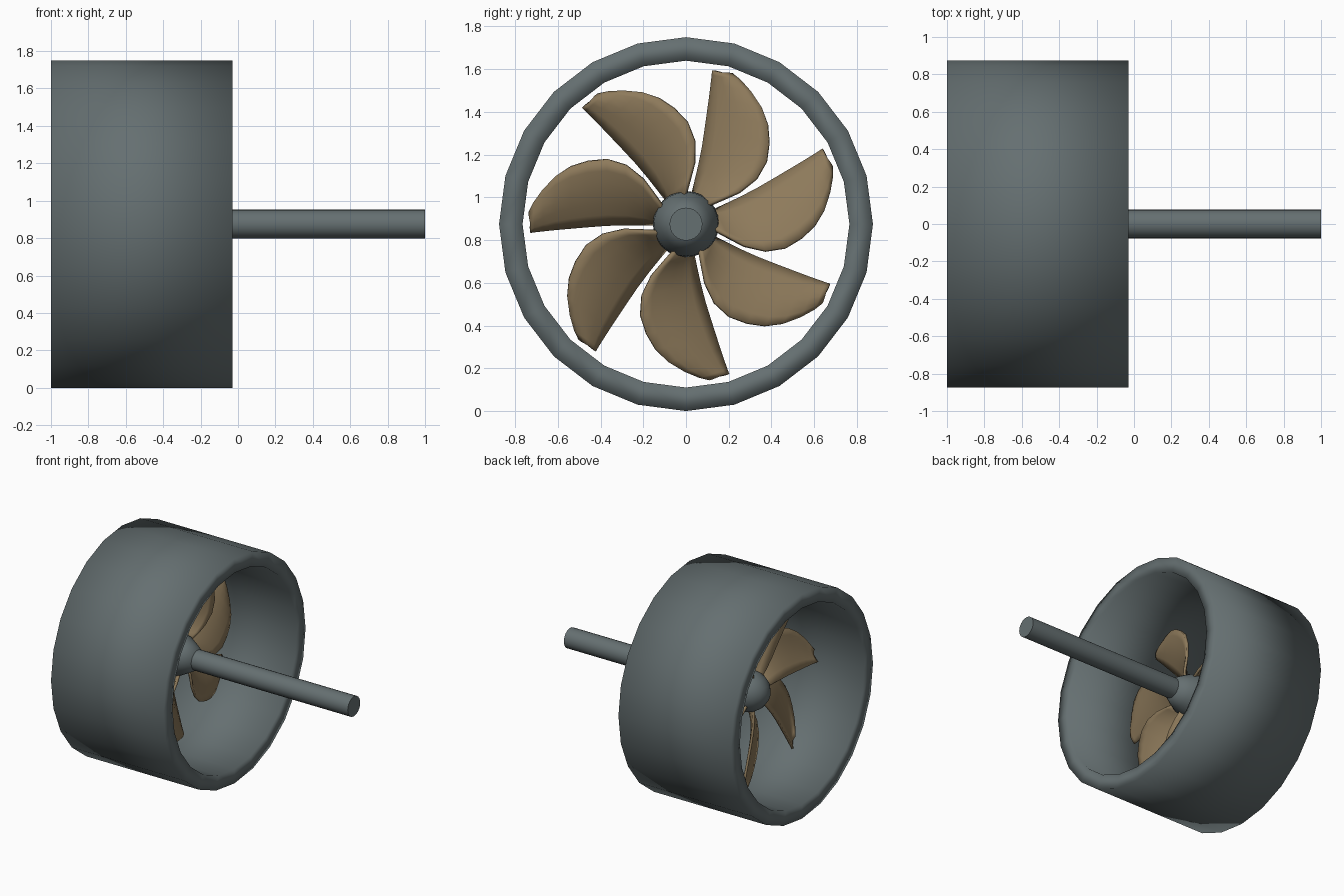
import bpy, math

AXIS_Z = 0.875
BLADES = 7

cube = bpy.data.objects.get("Cube")
if cube:
    bpy.data.objects.remove(cube, do_unlink=True)


def make_material(name, rgb):
    mat = bpy.data.materials.new(name)
    mat.use_nodes = True
    mat.diffuse_color = (*rgb, 1)
    mat.node_tree.nodes["Principled BSDF"].inputs["Base Color"].default_value = (*rgb, 1)
    return mat


steel = make_material("blue grey steel", (0.13, 0.16, 0.165))
bronze = make_material("aged bronze", (0.27, 0.195, 0.105))


def add_object(name, verts, faces, mat, angle):
    mesh = bpy.data.meshes.new(name)
    mesh.from_pydata(verts, [], faces)
    mesh.materials.append(mat)
    obj = bpy.data.objects.new(name, mesh)
    bpy.context.collection.objects.link(obj)
    obj.location.z = AXIS_Z
    bpy.ops.object.select_all(action="DESELECT")
    obj.select_set(True)
    bpy.context.view_layer.objects.active = obj
    # Consistent outward normals
    bpy.ops.object.mode_set(mode="EDIT")
    bpy.ops.mesh.select_all(action="SELECT")
    bpy.ops.mesh.normals_make_consistent(inside=False)
    bpy.ops.object.mode_set(mode="OBJECT")
    if angle is None:
        bpy.ops.object.shade_smooth()
    else:
        bpy.ops.object.shade_smooth_by_angle(angle=math.radians(angle))
    return obj


def lathe(name, profile, mat, sides=24, closed=False, angle=40):
    """Turn a profile of (x, radius) points around the x axis."""
    n = len(profile)
    verts = []
    for k in range(sides):
        a = math.tau * k / sides
        verts += [(x, r * math.sin(a), r * math.cos(a)) for x, r in profile]
    faces = []
    for k in range(sides):
        a, b = k * n, (k + 1) % sides * n
        for i in range(n if closed else n - 1):
            j = (i + 1) % n
            faces.append((a + i, a + j, b + j, b + i))
    if not closed:
        faces.append([k * n for k in range(sides)])
        faces.append([k * n + n - 1 for k in range(sides)])
    return add_object(name, verts, faces, mat, angle)


# Duct: a plain tube with soft shaded lips
lathe("duct", [(-1, 0.875), (-0.03, 0.875), (-0.03, 0.765), (-1, 0.765)],
      steel, closed=True, angle=None)

# Drive shaft
lathe("shaft", [(-0.45, 0.077), (1, 0.077)], steel)

# Hub with a domed tail and a tapered front
lathe("hub", [(-0.70, 0.02), (-0.685, 0.065), (-0.65, 0.11), (-0.60, 0.142),
              (-0.54, 0.155), (-0.48, 0.15), (-0.42, 0.118), (-0.35, 0.077)],
      steel, angle=60)

# Blade sections: radius, straight edge, curved edge, x of each edge
SECTIONS = [
    (0.10, 0.00, 0.07, -0.60, -0.47),
    (0.15, 0.00, 0.14, -0.61, -0.46),
    (0.20, 0.00, 0.21, -0.615, -0.46),
    (0.28, 0.00, 0.275, -0.62, -0.46),
    (0.37, -0.003, 0.303, -0.62, -0.47),
    (0.46, -0.01, 0.295, -0.62, -0.485),
    (0.54, -0.017, 0.27, -0.62, -0.50),
    (0.61, -0.023, 0.225, -0.62, -0.52),
    (0.67, -0.029, 0.16, -0.62, -0.55),
    (0.71, -0.033, 0.10, -0.62, -0.575),
    (0.73, -0.036, 0.055, -0.62, -0.595),
]
CHORD = 6


def blade(index):
    turn = -math.tau * index / BLADES
    c, s = math.cos(turn), math.sin(turn)
    verts, faces = [], []
    for radius, lo, hi, x_lo, x_hi in SECTIONS:
        for i in range(CHORD + 1):
            t = i / CHORD
            y, z = -radius, lo + (hi - lo) * t
            x = x_lo + (x_hi - x_lo) * t + 0.02 * math.sin(math.pi * t)
            verts.append((x, y * c - z * s, y * s + z * c))
    row = CHORD + 1
    for r in range(len(SECTIONS) - 1):
        for i in range(CHORD):
            a = r * row + i
            faces.append((a, a + 1, a + row + 1, a + row))
    obj = add_object(f"blade_{index + 1}", verts, faces, bronze, 40)
    solid = obj.modifiers.new("thickness", "SOLIDIFY")
    solid.thickness = 0.018
    solid.offset = 0


for index in range(BLADES):
    blade(index)
